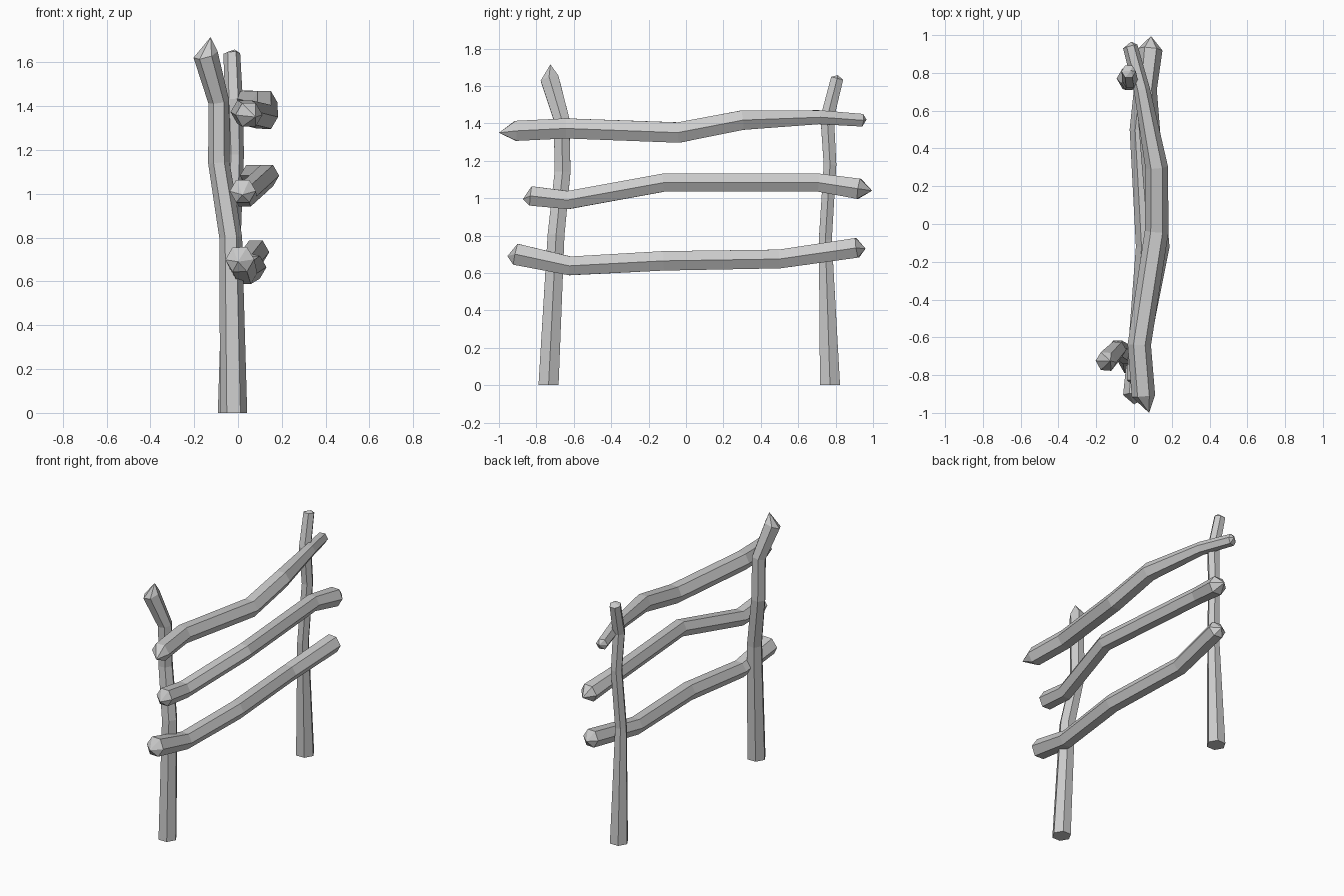
import bpy, bmesh, math
from mathutils import Vector


def log(name, path, start_tip, end_tip):
    """Six-sided hewn log along a path of (x, y, z, radius); tips are cap apexes, None = flat on ground."""
    pts = [Vector(p[:3]) for p in path]
    bm = bmesh.new()
    rings = []
    for i, p in enumerate(pts):
        a = (p - pts[i - 1]).normalized() if i > 0 else Vector()
        b = (pts[i + 1] - p).normalized() if i < len(pts) - 1 else Vector()
        t = (a + b).normalized()
        if i == 0 and start_tip is None:
            t = Vector((0, 0, 1))
        u = Vector((1, 0, 0))
        u = (u - t * u.dot(t)).normalized()
        v = t.cross(u)
        ring = []
        for k in range(6):
            ang = k * math.pi / 3
            ring.append(bm.verts.new(p + (u * math.cos(ang) + v * math.sin(ang)) * path[i][3]))
        rings.append(ring)
    for r0, r1 in zip(rings, rings[1:]):
        for k in range(6):
            j = (k + 1) % 6
            bm.faces.new((r0[k], r0[j], r1[j], r1[k]))
    for ring, tip in ((rings[0], start_tip), (rings[-1], end_tip)):
        if tip is None:
            bm.faces.new(ring)
        else:
            apex = bm.verts.new(tip)
            for k in range(6):
                bm.faces.new((ring[k], ring[(k + 1) % 6], apex))
    bmesh.ops.recalc_face_normals(bm, faces=bm.faces[:])
    me = bpy.data.meshes.new(name)
    bm.to_mesh(me)
    bm.free()
    ob = bpy.data.objects.new(name, me)
    bpy.context.collection.objects.link(ob)


# Posts
log("front_post", [(-0.02, -0.735, 0, 0.062), (-0.033, -0.695, 0.8, 0.052),
                   (-0.087, -0.66, 1.14, 0.049), (-0.088, -0.665, 1.42, 0.048),
                   (-0.148, -0.728, 1.635, 0.057)],
    None, (-0.125, -0.725, 1.715))
log("back_post", [(-0.03, 0.77, 0, 0.062), (-0.028, 0.745, 0.78, 0.04),
                  (-0.012, 0.77, 1.18, 0.039), (-0.02, 0.755, 1.43, 0.042),
                  (-0.028, 0.808, 1.64, 0.038)],
    None, (-0.015, 0.812, 1.658))

# Rails
log("top_rail", [(0.05, -0.91, 1.36, 0.062), (0.028, -0.64, 1.373, 0.062),
                 (0.12, -0.04, 1.351, 0.063), (0.12, 0.3, 1.417, 0.06),
                 (0.042, 0.71, 1.433, 0.043), (-0.02, 0.94, 1.417, 0.039)],
    (0.08, -1.0, 1.35), (-0.015, 0.965, 1.42))
log("middle_rail", [(0.022, -0.83, 1.012, 0.06), (0.03, -0.63, 0.99, 0.056),
                    (0.132, -0.12, 1.083, 0.056), (0.065, 0.71, 1.083, 0.056),
                    (0.088, 0.925, 1.05, 0.063)],
    (0.02, -0.872, 0.995), (0.09, 0.995, 1.04))
log("bottom_rail", [(0.008, -0.91, 0.7, 0.066), (0.03, -0.62, 0.638, 0.058),
                    (0.07, -0.12, 0.665, 0.06), (0.035, 0.5, 0.675, 0.058),
                    (0.082, 0.915, 0.735, 0.061)],
    (0.0, -0.955, 0.69), (0.085, 0.96, 0.73))
